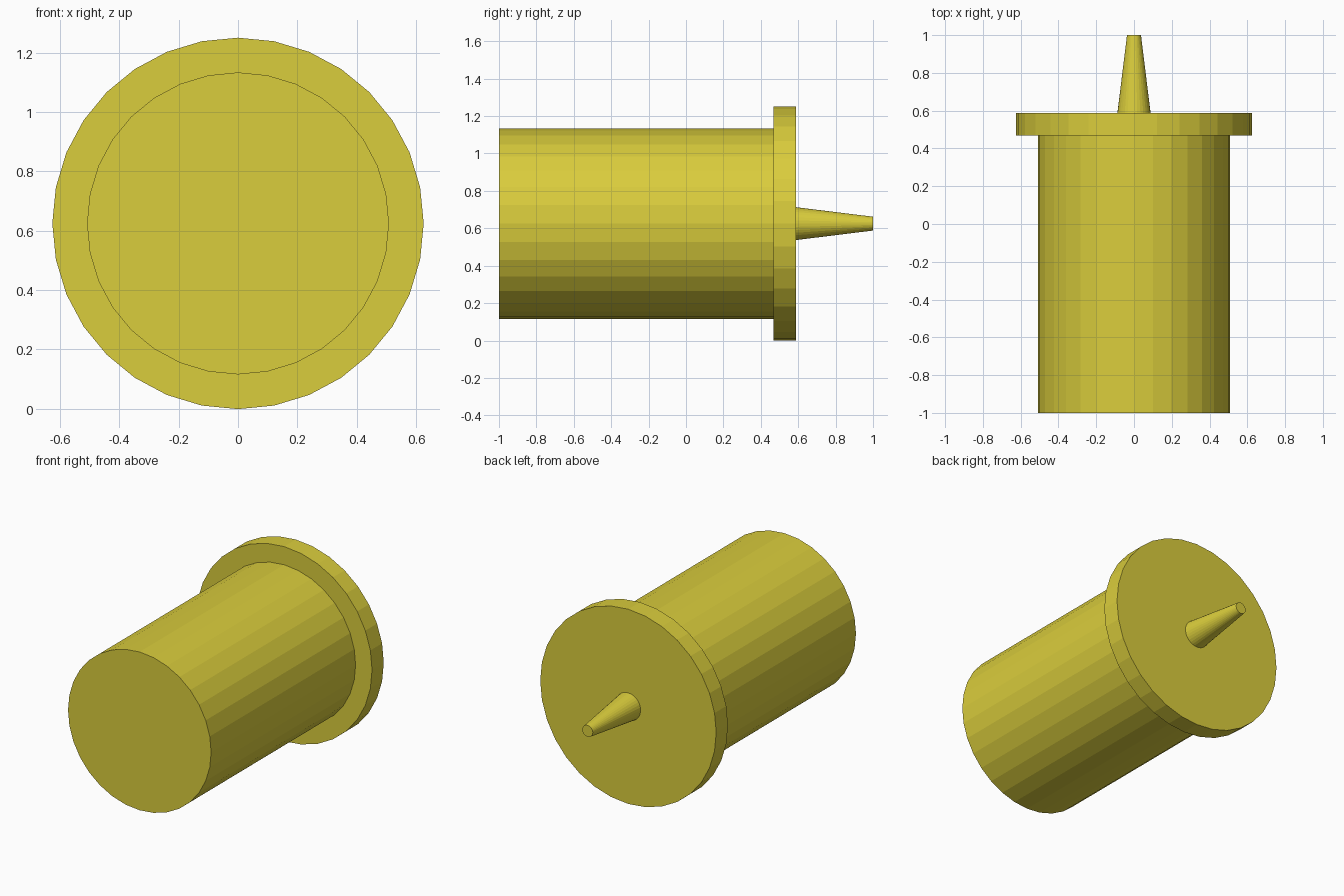
import bpy
from math import pi

if "Cube" in bpy.data.objects:
    bpy.data.objects.remove(bpy.data.objects["Cube"])

AXIS_Z = 0.625
SIDES = 32

yellow = bpy.data.materials.new("yellow")
yellow.diffuse_color = (0.7, 0.61, 0.045, 1)
yellow.use_nodes = True
yellow.node_tree.nodes["Principled BSDF"].inputs["Base Color"].default_value = yellow.diffuse_color


def round_part(name, y0, y1, r0, r1):
    """Flat-faced capped cone or cylinder along y, radius r0 at y0 and r1 at y1."""
    # rotating by +90 degrees about x sends the cone's local +z end to -y
    bpy.ops.mesh.primitive_cone_add(
        vertices=SIDES, radius1=r1, radius2=r0, depth=y1 - y0,
        location=(0, (y0 + y1) / 2, AXIS_Z), rotation=(pi / 2, 0, 0))
    part = bpy.context.object
    part.name = name
    part.data.materials.append(yellow)
    return part


# Main barrel, facing the front
round_part("barrel", -1.0, 0.468, 0.509, 0.509)
# Wider disc behind the barrel
round_part("flange", 0.468, 0.587, 0.626, 0.626)
# Tapered pin at the back
round_part("pin", 0.587, 1.0, 0.088, 0.037)
